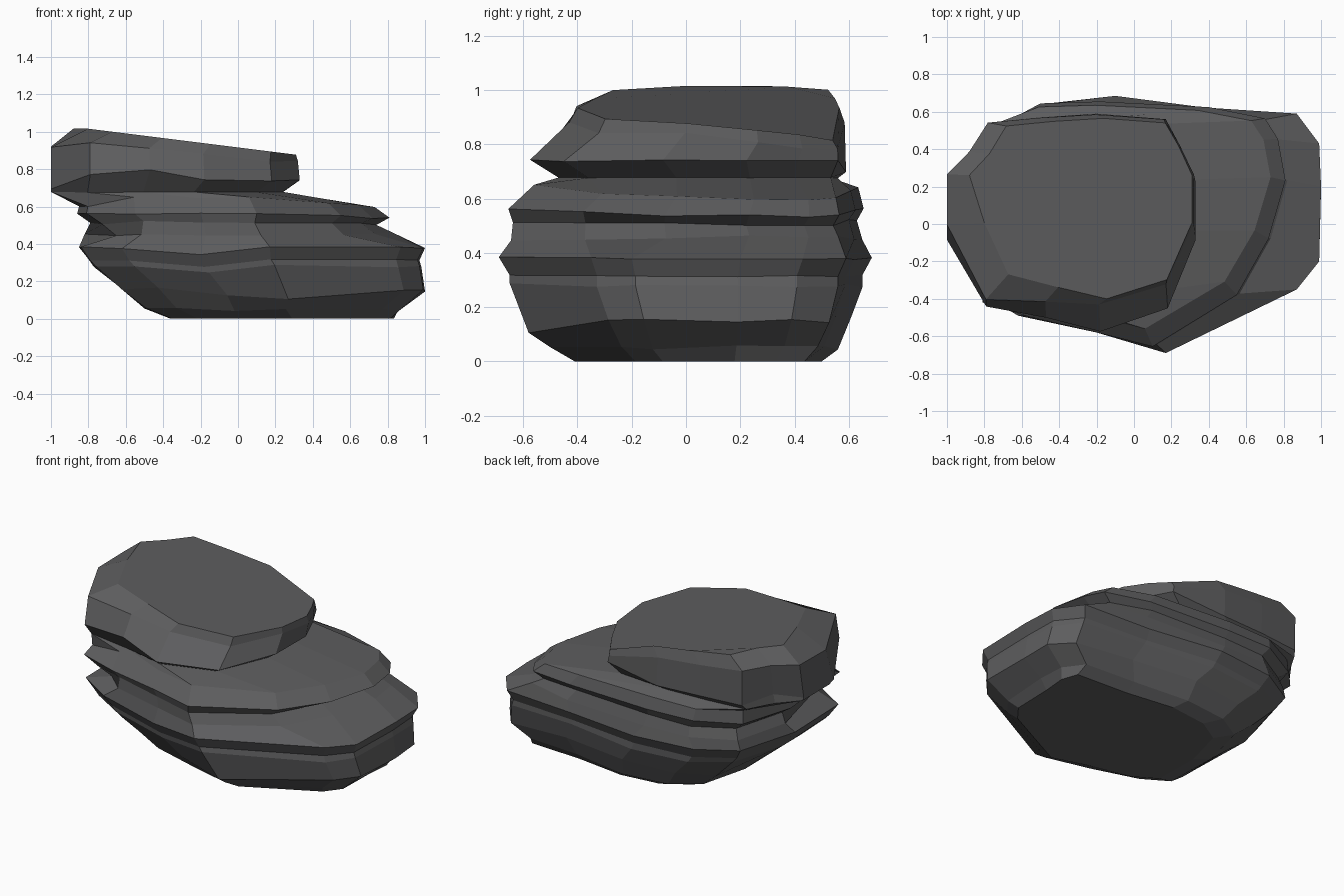
import bpy, bmesh, random

random.seed(4)

# Plan outlines of the three strata, counter-clockwise from the right side
LOWER = [(.99, -.2), (1, .2), (.99, .43), (.87, .59), (.4, .62), (-.1, .685), (-.5, .64),
         (-.74, .5), (-.85, .1), (-.84, -.36), (-.62, -.49), (-.2, -.58), (.17, -.69), (.87, -.35)]
MIDDLE = [(.72, -.08), (.81, .23), (.77, .45), (.7, .56), (.4, .62), (-.18, .65), (-.5, .64),
          (-.76, .5), (-.86, .15), (-.81, -.42), (-.55, -.5), (-.2, -.58), (.1, -.655), (.55, -.38)]
UPPER = [(.33, -.08), (.33, .23), (.25, .42), (.17, .57), (-.2, .6), (-.5, .58), (-.78, .55),
         (-.88, .37), (-1, .23), (-1, -.08), (-.79, -.44), (-.47, -.5), (-.18, -.575), (.18, -.45)]

# Rings, bottom to top: outline, x range, y range, height, slope, slope start, height wobble
RINGS = [
    (LOWER, -.36, .82, -.41, .50, 0, 0, 0, 0),
    (LOWER, -.50, .87, -.50, .56, .05, 0, 0, .01),
    (LOWER, -.63, 1.0, -.58, .61, .155, 0, 0, .015),
    (LOWER, -.77, .98, -.65, .65, .28, 0, 0, .008),
    (LOWER, -.80, .97, -.65, .65, .315, 0, 0, .005),
    (LOWER, -.85, 1.0, -.69, .685, .38, 0, 0, .005),
    (MIDDLE, -.82, .82, -.645, .65, .455, 0, 0, .01),
    (MIDDLE, -.79, .74, -.638, .63, .52, -.03, .2, .008),
    (MIDDLE, -.86, .81, -.655, .655, .565, -.05, .2, .006),
    (MIDDLE, -.85, .73, -.56, .635, .645, -.09, .2, .006),
    (UPPER, -1.0, .24, -.47, .56, .676, 0, 0, .003),
    (UPPER, -1.0, .33, -.575, .59, .74, 0, 0, .004),
    (UPPER, -1.0, .32, -.43, .585, .925, -.08, -.8, .008),
    (UPPER, -.88, .31, -.40, .565, 1.016, -.125, -.8, 0),
]
# Chips and dips: (ring, corner) -> offset
CHIPS = {
    (0, 3): (.06, 0, 0), (0, 2): (.02, 0, 0),
    (2, 11): (0, 0, -.04), (2, 12): (0, 0, -.05),
    (3, 11): (0, 0, -.03), (4, 11): (0, 0, -.035), (5, 11): (0, 0, -.035),
    (6, 9): (.12, .05, -.02), (7, 9): (.02, .01, -.01),        # front left notch
    (9, 8): (0, 0, -.04), (9, 9): (0, 0, -.04),
    (11, 8): (0, 0, -.05), (11, 9): (0, 0, -.05),              # slab underside, left
    (11, 10): (0, 0, .03), (11, 11): (0, 0, .06),
    (11, 4): (0, 0, -.04), (11, 5): (0, 0, -.04), (11, 6): (0, 0, -.04),
    (12, 10): (0, -.09, .01), (12, 11): (0, -.05, .02),        # slab shoulder
    (12, 1): (0, 0, -.03), (12, 2): (0, 0, -.05), (12, 3): (0, 0, -.06),
    (13, 9): (.08, 0, 0), (13, 10): (.02, .02, 0),
    (13, 1): (0, 0, -.025), (13, 2): (0, 0, -.05), (13, 3): (0, 0, -.08),
}


def fit(v, values, lo, hi):
    """Stretch one outline coordinate into the range lo..hi."""
    a, b = min(values), max(values)
    return lo + (v - a) / (b - a) * (hi - lo)


bm = bmesh.new()
rows = []
for r, (outline, x0, x1, y0, y1, z, slope, start, wobble) in enumerate(RINGS):
    xs, ys = zip(*outline)
    row = []
    for i, (px, py) in enumerate(outline):
        dx, dy, dz = CHIPS.get((r, i), (0, 0, 0))
        x = fit(px, xs, x0, x1) + dx
        y = fit(py, ys, y0, y1) + dy
        h = z + slope * max(0, x - start) + dz + random.uniform(-wobble, wobble)
        row.append(bm.verts.new((x, y, h)))
    rows.append(row)

# Skin the rings and close both ends
n = len(LOWER)
for a, b in zip(rows, rows[1:]):
    for i in range(n):
        j = (i + 1) % n
        bm.faces.new((a[i], a[j], b[j], b[i]))
bm.faces.new(rows[0][::-1])
bm.faces.new(rows[-1])
bmesh.ops.recalc_face_normals(bm, faces=bm.faces)

mesh = bpy.data.meshes.new("layered_rock")
bm.to_mesh(mesh)
bm.free()
stone = bpy.data.materials.new("dark_grey_stone")
stone.diffuse_color = (.109, .109, .112, 1)
mesh.materials.append(stone)
rock = bpy.data.objects.new("layered_rock", mesh)
bpy.context.collection.objects.link(rock)
